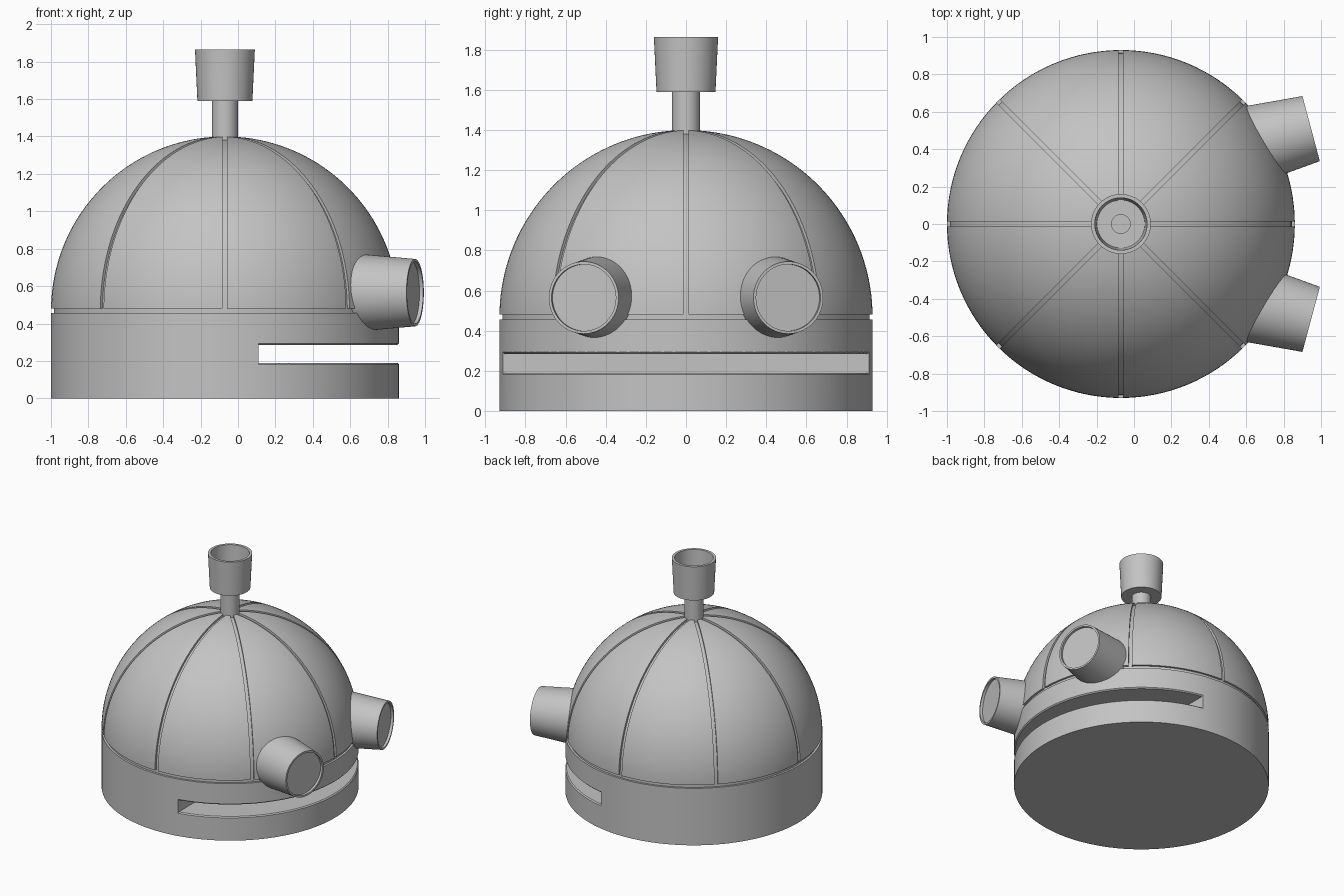
import bpy, bmesh, math
from mathutils import Matrix, Vector

default = bpy.data.objects.get("Cube")
if default:
    bpy.data.objects.remove(default, do_unlink=True)

CENTRE_X = -0.07
RADIUS = 0.93
SEAM_TOP = 0.48
DOME_Z = 0.47

grey = bpy.data.materials.new("plain_grey")
grey.use_nodes = True
colour = (0.55, 0.55, 0.55, 1)
grey.diffuse_color = colour
grey.node_tree.nodes["Principled BSDF"].inputs["Base Color"].default_value = colour


def finish(bm, name, matrix):
    """Turn a bmesh into a grey object placed by the matrix."""
    bmesh.ops.recalc_face_normals(bm, faces=bm.faces)
    mesh = bpy.data.meshes.new(name)
    bm.to_mesh(mesh)
    bm.free()
    mesh.materials.append(grey)
    ob = bpy.data.objects.new(name, mesh)
    bpy.context.collection.objects.link(ob)
    ob.matrix_world = matrix
    return ob


def lathe_mesh(profile, steps=128):
    """Revolve (radius, height) points around z."""
    bm = bmesh.new()
    verts = [bm.verts.new((r, 0, z)) for r, z in profile]
    edges = [bm.edges.new(pair) for pair in zip(verts, verts[1:])]
    bmesh.ops.spin(bm, geom=verts + edges, cent=(0, 0, 0), axis=(0, 0, 1),
                   angle=math.tau, steps=steps)
    bmesh.ops.remove_doubles(bm, verts=bm.verts, dist=1e-5)
    return bm


def activate(ob):
    bpy.ops.object.select_all(action='DESELECT')
    ob.select_set(True)
    bpy.context.view_layer.objects.active = ob


def cut(ob, cutter):
    """Subtract a cutter from an object and discard the cutter."""
    cutter.hide_render = True
    mod = ob.modifiers.new("cut", 'BOOLEAN')
    mod.operation = 'DIFFERENCE'
    mod.solver = 'EXACT'
    mod.object = cutter
    activate(ob)
    bpy.ops.object.modifier_apply(modifier=mod.name)
    bpy.data.objects.remove(cutter, do_unlink=True)


def smooth(ob):
    activate(ob)
    bpy.ops.object.shade_smooth_by_angle(angle=math.radians(25))


body_place = Matrix.Translation((CENTRE_X, 0, 0))

# Drum base
base = finish(lathe_mesh([(0, 0), (RADIUS, 0), (RADIUS, 0.455), (0, 0.455)]),
              "base", body_place)

# Mouth slot: disc with flared lips, kept only in front of a flat back wall
slot_low, slot_high, lip = 0.19, 0.285, 0.008
bm = lathe_mesh([(0, slot_low), (RADIUS - lip, slot_low), (RADIUS + lip, slot_low - 2 * lip),
                 (RADIUS + lip, slot_high + 2 * lip), (RADIUS - lip, slot_high),
                 (0, slot_high)], 100)
bmesh.ops.bisect_plane(bm, geom=bm.verts[:] + bm.edges[:] + bm.faces[:],
                       plane_co=(0.11 - CENTRE_X, 0, 0), plane_no=(-1, 0, 0),
                       clear_outer=True)
bmesh.ops.holes_fill(bm, edges=[e for e in bm.edges if e.is_boundary], sides=0)
cut(base, finish(bm, "mouth_cutter", body_place))
smooth(base)

# Dome with a recessed skirt that forms the seam above the base
arc = [math.radians(90 * i / 40) for i in range(1, 41)]
profile = [(0, 0.45), (RADIUS - 0.016, 0.45), (RADIUS - 0.016, SEAM_TOP), (RADIUS, SEAM_TOP)]
profile += [(RADIUS * math.cos(a), DOME_Z + RADIUS * math.sin(a)) for a in arc[:-1]]
profile.append((0, DOME_Z + RADIUS))
dome = finish(lathe_mesh(profile), "dome", body_place)


def groove_cutter(angle):
    """Half hoop with a rectangular section, lying over the dome."""
    bm = bmesh.new()
    section = [(RADIUS - 0.017, -0.0125), (RADIUS + 0.03, -0.0125),
               (RADIUS + 0.03, 0.0125), (RADIUS - 0.017, 0.0125)]
    face = bm.faces.new([bm.verts.new((r, w, 0)) for r, w in section])
    start = math.radians(0.4)
    bmesh.ops.rotate(bm, verts=bm.verts, matrix=Matrix.Rotation(start, 3, 'Y'))
    result = bmesh.ops.spin(bm, geom=[face] + list(face.edges) + list(face.verts),
                            cent=(0, 0, 0), axis=(0, -1, 0),
                            angle=math.pi + 2 * start, steps=90)
    place = Matrix.Translation((CENTRE_X, 0, DOME_Z)) @ Matrix.Rotation(angle, 4, 'Z')
    if not any(f.is_valid and len(f.edges) == 4 and
               all(not e.is_boundary for e in f.edges) for f in [face]):
        bmesh.ops.holes_fill(bm, edges=[e for e in bm.edges if e.is_boundary], sides=0)
    return finish(bm, "groove_cutter", place)


for i in range(4):
    cut(dome, groove_cutter(i * math.pi / 4))
smooth(dome)

# Hollow stem carrying an open cup
cup = finish(lathe_mesh([(0, 1.37), (0.07, 1.37), (0.07, 1.59), (0.147, 1.59),
                         (0.16, 1.865), (0.14, 1.865), (0.128, 1.62), (0.05, 1.62),
                         (0.05, 1.41), (0, 1.41)], 64), "stem_and_cup", body_place)
smooth(cup)

# Two tapered eye tubes, splayed outwards, each with a sunken lens
for side, name in ((1, "left_eye"), (-1, "right_eye")):
    bm = lathe_mesh([(0, -0.4), (0.215, -0.4), (0.18, 0), (0.166, 0),
                     (0.166, -0.02), (0, -0.02)], 64)
    splay = side * math.radians(15)
    direction = Vector((math.cos(splay), math.sin(splay), 0))
    place = (Matrix.Translation((0.947, side * 0.51, 0.565))
             @ direction.to_track_quat('Z', 'Y').to_matrix().to_4x4())
    smooth(finish(bm, name, place))
